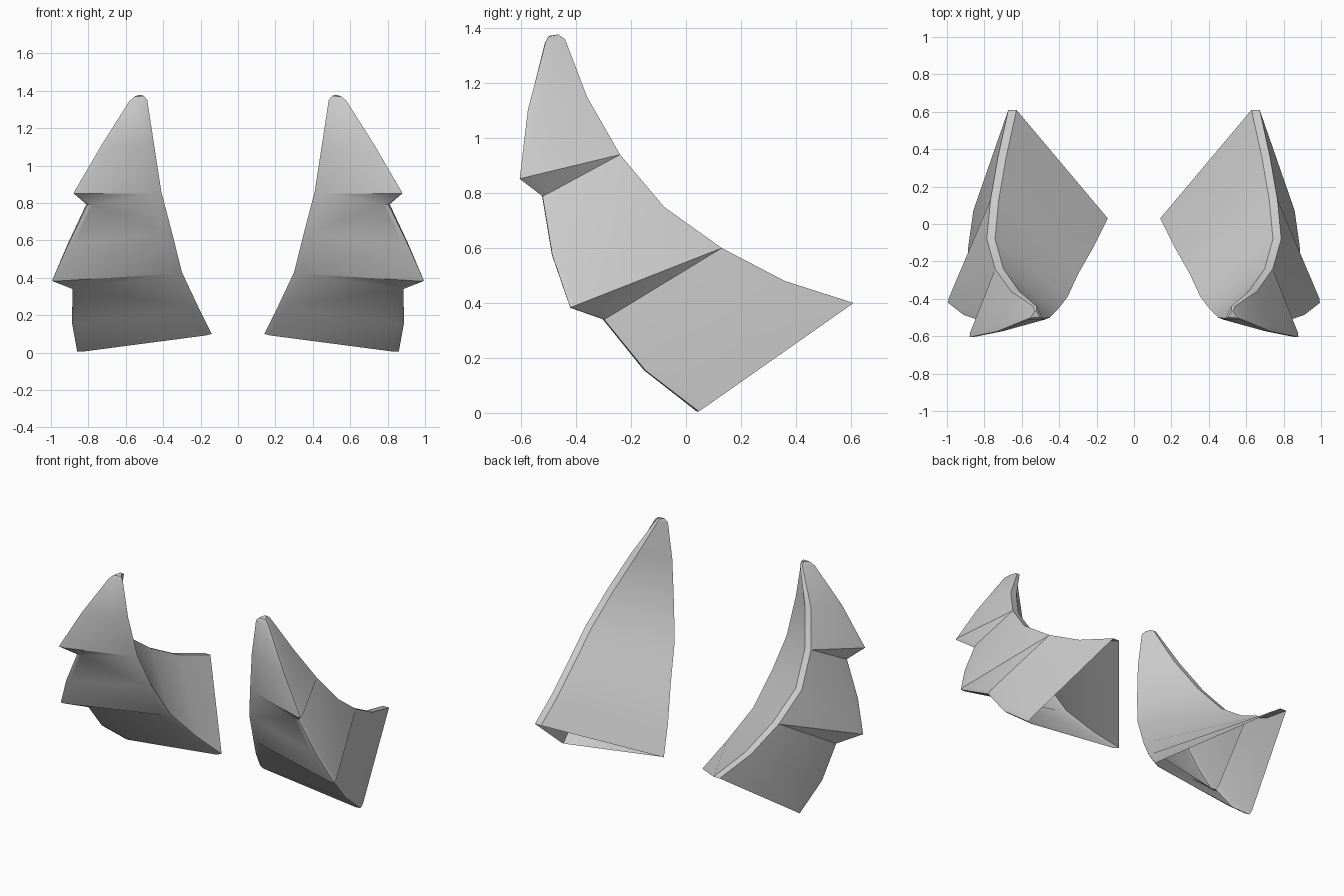
import bpy, bmesh, math
from mathutils import Vector as V

if "Cube" in bpy.data.objects:
    bpy.data.objects.remove(bpy.data.objects["Cube"])

# Inner front edge and back edge of the guard, from bottom to tip
inner = [V(p) for p in [(.14, .03, .10), (.215, -.12, .25), (.30, -.27, .43), (.355, -.39, .65),
                        (.41, -.46, .86), (.45, -.50, 1.12), (.485, -.505, 1.35)]]
back = [V(p) for p in [(.65, .61, .40), (.705, .36, .48), (.745, .13, .60), (.765, -.08, .75),
                       (.72, -.24, .94), (.635, -.36, 1.15), (.53, -.44, 1.36)]]
# Outer ridge: (station, point); stations 2 and 4 repeat to form the overlapping steps
ridge = [(0, V((.87, .04, 0))), (1, V((.897, -.155, .15))), (2, V((.895, -.305, .335))),
         (2, V((1.005, -.43, .38))), (3, V((.92, -.495, .57))), (4, V((.815, -.53, .783))),
         (4, V((.89, -.615, .85))), (5, V((.745, -.585, 1.10))), (6, V((.585, -.515, 1.345)))]


def section(i, r):
    """Triangular section with thin rims and a rounded ridge."""
    a, b = inner[i], back[i]
    w = .4 if i == 6 else 1
    a_out = a + V((.03, -.012, -.008)) * w
    b_in, b_out = b + V((-.022, 0, 0)) * w, b + V((.022, 0, 0)) * w
    rf = r + (a_out - r).normalized() * .04 * w
    rs = r + (b_out - r).normalized() * .04 * w
    rm = r * .6 + (rf + rs) * .2
    return [a, a_out, rf, rm, rs, b_out, b_in]


rings = [section(i, r) for i, r in ridge]
# Rounded tip
top = rings[-1]
c = sum(top, V()) / len(top)
rings.append([c + (p - c) * .5 + V((-.008, 0, .022)) for p in top])

bm = bmesh.new()
vr = [[bm.verts.new(p) for p in ring] for ring in rings]
for lo, hi in zip(vr, vr[1:]):
    for k in range(7):
        n = (k + 1) % 7
        # rims and inner wall have no step: skip collapsed faces
        if (lo[k].co - hi[k].co).length < 1e-5 and (lo[n].co - hi[n].co).length < 1e-5:
            continue
        bm.faces.new((lo[k], lo[n], hi[n], hi[k]))
bm.faces.new(vr[-1])
bmesh.ops.remove_doubles(bm, verts=bm.verts[:], dist=1e-5)
bmesh.ops.recalc_face_normals(bm, faces=bm.faces[:])
mesh = bpy.data.meshes.new("stepped_guard")
bm.to_mesh(mesh)
bm.free()

# Stepped guard, open underneath, mirrored to the other side
guard = bpy.data.objects.new("stepped_guard", mesh)
bpy.context.collection.objects.link(guard)
bpy.context.view_layer.objects.active = guard
guard.select_set(True)
bpy.ops.object.shade_smooth_by_angle(angle=math.radians(35))
mirror = guard.modifiers.new("mirror", 'MIRROR')
mirror.use_mirror_merge = False
